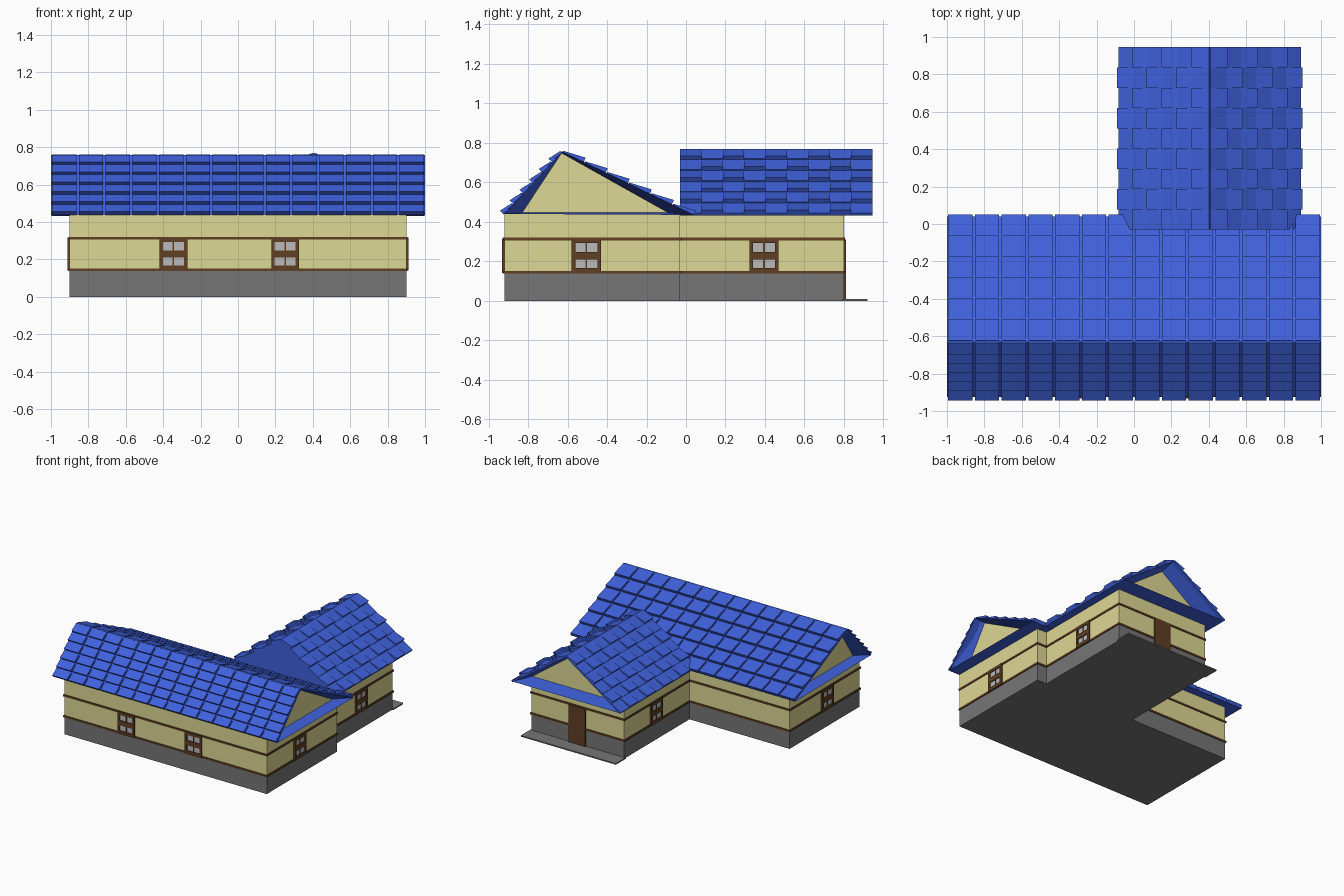
import bpy, bmesh
from math import pi
from mathutils import Vector, Matrix

if "Cube" in bpy.data.objects:
    bpy.data.objects.remove(bpy.data.objects["Cube"])


def material(name, rgb):
    m = bpy.data.materials.new(name)
    m.diffuse_color = (*rgb, 1)
    m.use_nodes = True
    m.node_tree.nodes["Principled BSDF"].inputs["Base Color"].default_value = m.diffuse_color
    return m


BLUE = material("roof_blue", (0.05, 0.12, 0.72))
CREAM = material("wall_cream", (0.73, 0.69, 0.30))
BROWN = material("timber_brown", (0.115, 0.05, 0.017))
GREY = material("stone_grey", (0.18, 0.18, 0.18))
GLASS = material("pane_grey", (0.5, 0.5, 0.5))


def finish(bm, name, mat):
    bmesh.ops.recalc_face_normals(bm, faces=bm.faces)
    me = bpy.data.meshes.new(name)
    bm.to_mesh(me)
    bm.free()
    me.materials.append(mat)
    ob = bpy.data.objects.new(name, me)
    bpy.context.collection.objects.link(ob)
    return ob


def add_box(bm, x0, x1, y0, y1, z0, z1):
    mat = Matrix.LocRotScale(Vector((x0 + x1, y0 + y1, z0 + z1)) / 2, None,
                             Vector((x1 - x0, y1 - y0, z1 - z0)))
    bmesh.ops.create_cube(bm, size=1, matrix=mat)


def boxes(name, mat, *dims):
    bm = bmesh.new()
    for d in dims:
        add_box(bm, *d)
    return finish(bm, name, mat)


def loft(name, mat, sections):
    """Join a series of triangles, closing both ends."""
    bm = bmesh.new()
    rings = [[bm.verts.new(p) for p in s] for s in sections]
    for a, b in zip(rings, rings[1:]):
        for i in range(3):
            j = (i + 1) % 3
            bm.faces.new((a[i], a[j], b[j], b[i]))
    bm.faces.new(rings[0])
    bm.faces.new(rings[-1])
    return finish(bm, name, mat)


def tile_slope(name, eave, along, up, rows, cols, gap, lift):
    """Cover a slope with wedge tiles; lift(row, col) is the raised lower edge."""
    eave, along, up = Vector(eave), Vector(along), Vector(up)
    n = along.cross(up).normalized()
    if n.z < 0:
        n.negate()
    bm = bmesh.new()
    for r in range(rows):
        for c in range(cols):
            t = lift(r, c)
            vs = []
            for h0, h1 in ((-0.004, -0.004), (t, 0.006)):
                for u, v, h in ((c + gap, r, h0), (c + 1 - gap, r, h0),
                                (c + 1 - gap, r + 1 - gap, h1), (c + gap, r + 1 - gap, h1)):
                    vs.append(bm.verts.new(eave + along * u / cols + up * v / rows + n * h))
            for f in ((0, 1, 2, 3), (4, 5, 6, 7), (0, 1, 5, 4), (1, 2, 6, 5), (2, 3, 7, 6), (3, 0, 4, 7)):
                bm.faces.new([vs[i] for i in f])
    return finish(bm, name, BLUE)


def window(name, x, y, turn):
    """Four-pane window facing -y before turning."""
    place = Matrix.Translation((x, y, 0.228)) @ Matrix.Rotation(turn, 4, 'Z')
    frame = boxes(name + "_frame", BROWN,
                  (-0.074, -0.056, -0.012, 0.01, -0.088, 0.088),
                  (0.056, 0.074, -0.012, 0.01, -0.088, 0.088),
                  (-0.056, 0.056, -0.012, 0.01, 0.065, 0.088),
                  (-0.056, 0.056, -0.012, 0.01, -0.088, -0.062),
                  (-0.056, 0.056, -0.012, 0.01, -0.018, 0.02),
                  (-0.004, 0.004, -0.008, 0.01, -0.065, 0.065))
    glass = boxes(name + "_panes", GLASS, (-0.06, 0.06, -0.004, 0.005, -0.07, 0.07))
    for ob in (frame, glass):
        ob.matrix_world = place


# Footprints of the long house and the rear wing
HOUSE = (-0.9, 0.9, -0.92, -0.03)
WING = (-0.01, 0.815, -0.03, 0.8)

# Plinths, walls and timber bands
for label, (x0, x1, y0, y1) in (("house", HOUSE), ("wing", WING)):
    boxes(label + "_plinth", GREY, (x0, x1, y0, y1, 0, 0.145))
    boxes(label + "_walls", CREAM, (x0, x1, y0, y1, 0.145, 0.445))
    e = 0.006
    boxes(label + "_bands", BROWN, *[(x0 - e, x1 + e, y0 - e, y1 + e, z, z + 0.015) for z in (0.137, 0.305)])

# Main roof: overhanging shell whose ends taper back to the gable walls
outer = ((-0.925, 0.44), (-0.63, 0.757), (0.04, 0.435))
inner = ((-0.83, 0.446), (-0.63, 0.748), (-0.09, 0.446))
loft("house_roof_shell", BLUE, [[(x, y, z) for y, z in prof] for x, prof in
                                ((-0.9, inner), (-1, outer), (1, outer), (0.9, inner))])
for side, s in (("left", -1), ("right", 1)):
    loft("house_gable_" + side, CREAM, [[(s * x, y, z) for y, z in inner] for x in (0.89, 0.903)])
tile_slope("house_tiles_front", (-1, -0.925, 0.44), (2, 0, 0), (0, 0.295, 0.317), 6, 14, 0.045, lambda r, c: 0.024)
tile_slope("house_tiles_back", (-1, 0.04, 0.435), (2, 0, 0), (0, -0.67, 0.322), 6, 14, 0.045, lambda r, c: 0.024)

# Wing roof: closed blue end over the main roof, gable at the back
w_outer = ((-0.075, 0.435), (0.405, 0.765), (0.885, 0.435))
w_inner = ((0.0, 0.446), (0.405, 0.735), (0.805, 0.446))
loft("wing_roof_shell", BLUE, [[(x, y, z) for x, z in prof] for y, prof in
                               ((-0.03, w_outer), (0.94, w_outer), (0.8, w_inner))])
loft("wing_gable", CREAM, [[(x, y, z) for x, z in w_inner] for y in (0.79, 0.803)])
for side, x, s in (("left", -0.075, 1), ("right", 0.885, -1)):
    tile_slope("wing_tiles_" + side, (x, -0.03, 0.435), (0, 0.975, 0), (s * 0.48, 0, 0.33), 6, 9, 0.0,
               lambda r, c: 0.03 if (r + c) % 2 else 0.012)

# Windows
for i, x in enumerate((-0.345, 0.252)):
    window("front_window_%d" % i, x, -0.92, 0)
window("house_window_right", 0.9, -0.505, pi / 2)
window("house_window_left", -0.9, -0.505, -pi / 2)
window("wing_window_right", 0.815, 0.395, pi / 2)
window("wing_window_left", -0.01, 0.395, -pi / 2)

# Door and doorstep slab
boxes("door", BROWN, (0.33, 0.48, 0.79, 0.81, 0.01, 0.31))
boxes("doorstep", GREY, (-0.02, 0.825, 0.79, 0.92, 0, 0.01))
